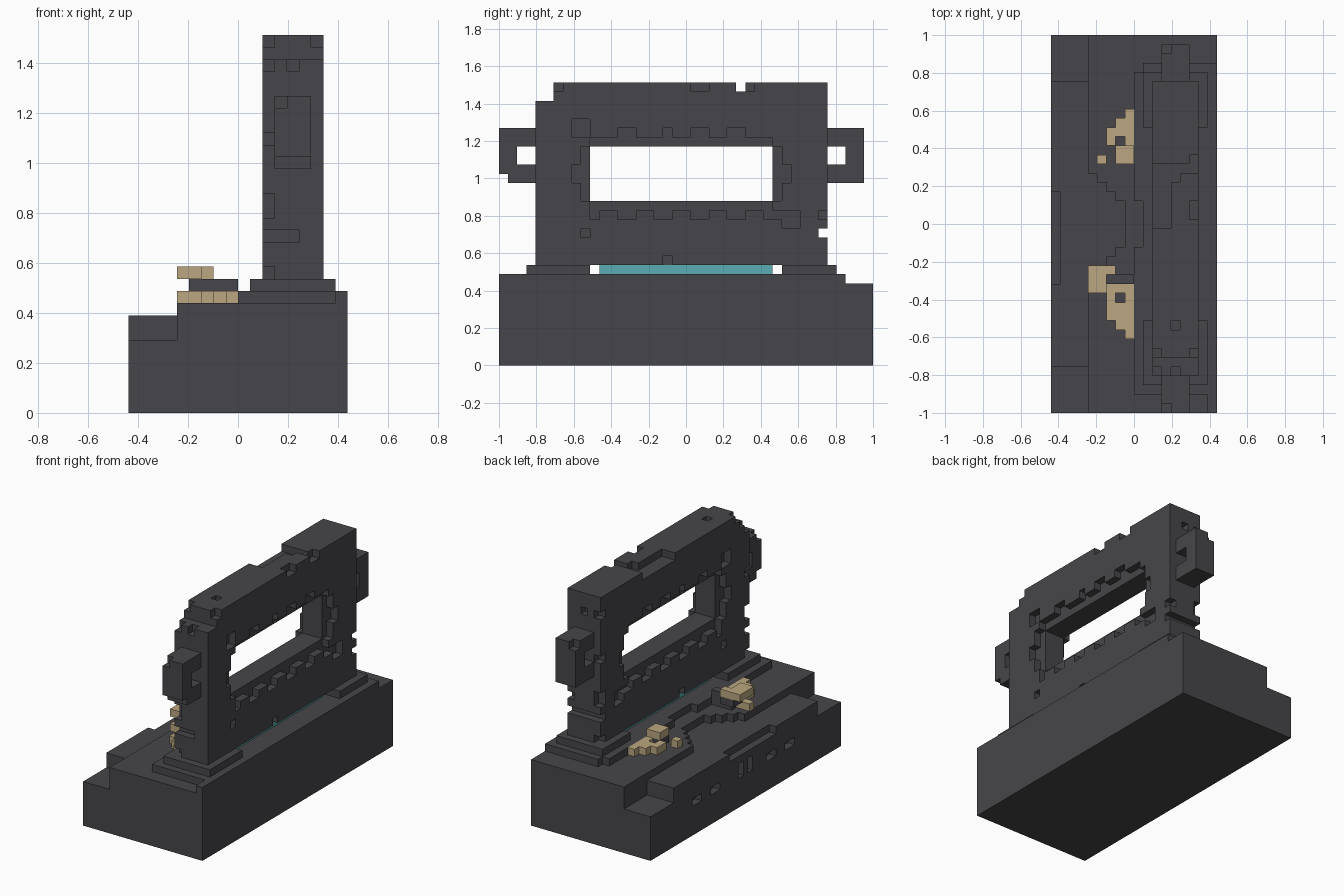
import bpy
import bmesh
from mathutils import Vector

if "Cube" in bpy.data.objects:
    bpy.data.objects.remove(bpy.data.objects["Cube"], do_unlink=True)

UNIT = 2 / 41                      # edge of one block
ORIGIN = Vector((-9, -20.5, 0))    # grid corner, in blocks


def material(name, rgb):
    mat = bpy.data.materials.new(name)
    mat.use_nodes = True
    mat.diffuse_color = (*rgb, 1)
    mat.node_tree.nodes["Principled BSDF"].inputs["Base Color"].default_value = (*rgb, 1)
    return mat


stone = material("dark_stone", (0.062, 0.060, 0.067))
sand = material("sand", (0.50, 0.39, 0.22))
teal = material("teal", (0.10, 0.42, 0.46))


def box(x0, x1, y0, y1, z0, z1):
    """Set of grid cells in a block range."""
    return {(x, y, z) for x in range(x0, x1) for y in range(y0, y1) for z in range(z0, z1)}


DIRECTIONS = [Vector(d) for d in ((1, 0, 0), (-1, 0, 0), (0, 1, 0),
                                  (0, -1, 0), (0, 0, 1), (0, 0, -1))]


def build(name, cells, mat):
    """Skin a set of cells with its outer faces and merge the flat areas."""
    bm = bmesh.new()
    verts = {}
    for cell in cells:
        c = Vector(cell)
        for n in DIRECTIONS:
            if tuple(int(v) for v in c + n) in cells:
                continue
            u = Vector((n.y, n.z, n.x))
            w = n.cross(u)
            centre = c + Vector((0.5, 0.5, 0.5)) + n / 2
            quad = []
            for a, b in ((-1, -1), (1, -1), (1, 1), (-1, 1)):
                p = centre + (u * a + w * b) / 2
                key = tuple(round(v) for v in p)
                if key not in verts:
                    verts[key] = bm.verts.new((Vector(key) + ORIGIN) * UNIT)
                quad.append(verts[key])
            bm.faces.new(quad)
    bmesh.ops.dissolve_limit(bm, angle_limit=0.01, verts=bm.verts[:], edges=bm.edges[:])
    mesh = bpy.data.meshes.new(name)
    bm.to_mesh(mesh)
    bm.free()
    mesh.materials.append(mat)
    obj = bpy.data.objects.new(name, mesh)
    bpy.context.collection.objects.link(obj)
    return obj


# Stepped hollow in front of the wall, wide at the ledge and narrow at the back
def hollow(rows, z):
    cells = set()
    for x, y0, y1 in rows:
        cells |= box(x, x + 1, y0, y1, z, z + 1)
    return cells


# Base with its lower ledge
base = box(4, 18, 0, 41, 0, 9) | box(0, 4, 0, 41, 0, 6) | box(0, 4, 5, 36, 6, 8)
base -= box(0, 1, 14, 24, 7, 8)
base -= hollow([(4, 15, 26), (5, 16, 25), (6, 17, 24), (7, 18, 23)], 8)
for y, width, height in ((30, 2, 1), (26, 2, 1), (21, 1, 2), (19, 1, 2), (14, 2, 1), (10, 2, 1)):
    base -= box(0, 1, y, y + width, 4, 4 + height)
build("base", base, stone)

# Two-tier plinth under the wall
lower = box(9, 17, 2, 37, 9, 10) | box(17, 18, 0, 38, 9, 10) | box(10, 18, 36, 38, 9, 10)
lower -= hollow([(9, 18, 23)], 9)
build("lower_plinth", lower, stone)
build("upper_plinth", box(10, 17, 3, 10, 10, 11) | box(10, 17, 31, 37, 10, 11), stone)

# Glowing sill in the gap under the wall
build("teal_sill", box(12, 15, 11, 30, 10, 11), teal)

# Upright wall with a long window
wall = box(11, 16, 4, 36, 11, 31)
wall -= box(11, 16, 10, 30, 18, 24)
wall -= box(11, 16, 4, 6, 29, 31)

# Recessed frame and worn notches, the same on both broad sides
for x in (11, 15):
    skin = (x, x + 1)
    wall -= box(*skin, 9, 31, 17, 25)
    for y, w in ((10, 1), (13, 2), (17, 2), (21, 2), (25, 2), (29, 2)):
        wall -= box(*skin, y, y + w, 16, 17)
    for y, w in ((13, 2), (18, 1), (21, 2), (25, 2)):
        wall -= box(*skin, y, y + w, 25, 26)
    wall -= box(*skin, 8, 10, 25, 27)
    wall -= box(*skin, 8, 9, 20, 22)
    wall -= box(*skin, 31, 32, 20, 22)
    wall -= box(*skin, 31, 33, 15, 17)
    wall -= box(*skin, 9, 10, 14, 15)
    wall -= box(*skin, 18, 19, 11, 12)
    wall -= box(*skin, 35, 36, 16, 17)
    wall -= box(*skin, 6, 7, 30, 31)
    wall -= box(*skin, 21, 23, 30, 31)
    # Corners of the frame stay solid
    for y in (9, 30):
        for z in (17, 24):
            wall |= box(*skin, y, y + 1, z, z + 1)

# Chips along the top and the narrow ends
wall -= box(11, 16, 26, 27, 30, 31)
wall -= box(11, 16, 35, 36, 14, 15)
wall -= box(15, 16, 27, 28, 30, 31)
wall -= box(11, 13, 20, 26, 30, 31)
wall -= box(13, 14, 9, 10, 30, 31)
wall -= box(13, 14, 25, 26, 30, 31)
for y in (4, 35):
    end = (y, y + 1)
    wall -= box(11, 12, *end, 22, 23)
    wall -= box(11, 12, *end, 16, 18)
    wall -= box(11, 14, *end, 14, 15)
    wall -= box(11, 12, *end, 11, 12)
    wall -= box(11, 12, *end, 28, 29)
    wall -= box(13, 14, *end, 28, 29)
build("window_wall", wall, stone)

# Looped handles on the wall ends
front = box(12, 15, 0, 4, 20, 26) - box(12, 15, 2, 4, 22, 24)
front -= box(12, 15, 0, 1, 20, 21) | box(12, 13, 0, 1, 25, 26)
build("front_handle", front, stone)
back = box(12, 15, 36, 40, 20, 26) - box(12, 15, 36, 38, 22, 24)
back -= box(12, 13, 39, 40, 25, 26)
build("back_handle", back, stone)

# Sand heaps on the deck, tapering along the wall
wedge = box(8, 9, 8, 9, 9, 10) | box(7, 9, 9, 10, 9, 10) | box(6, 9, 10, 13, 9, 10)
wedge -= box(7, 8, 12, 13, 9, 10)
build("front_sand_heap", wedge | box(4, 9, 13, 14, 9, 10), sand)
build("front_sand_cap", box(4, 7, 15, 16, 11, 12) | box(4, 6, 13, 15, 11, 12), sand)
build("front_rubble", box(5, 9, 14, 15, 10, 11) | box(6, 9, 14, 15, 9, 10) | box(5, 7, 15, 16, 10, 11), stone)

heap = box(8, 9, 32, 33, 9, 10) | box(7, 9, 31, 32, 9, 10) | box(6, 9, 29, 31, 9, 10)
heap -= box(7, 8, 29, 30, 9, 10)
build("back_sand_heap", heap | box(5, 6, 27, 28, 9, 10), sand)
build("back_sand_cap", box(7, 9, 27, 29, 10, 11), sand)
build("back_rubble", box(7, 9, 27, 29, 9, 10), stone)
